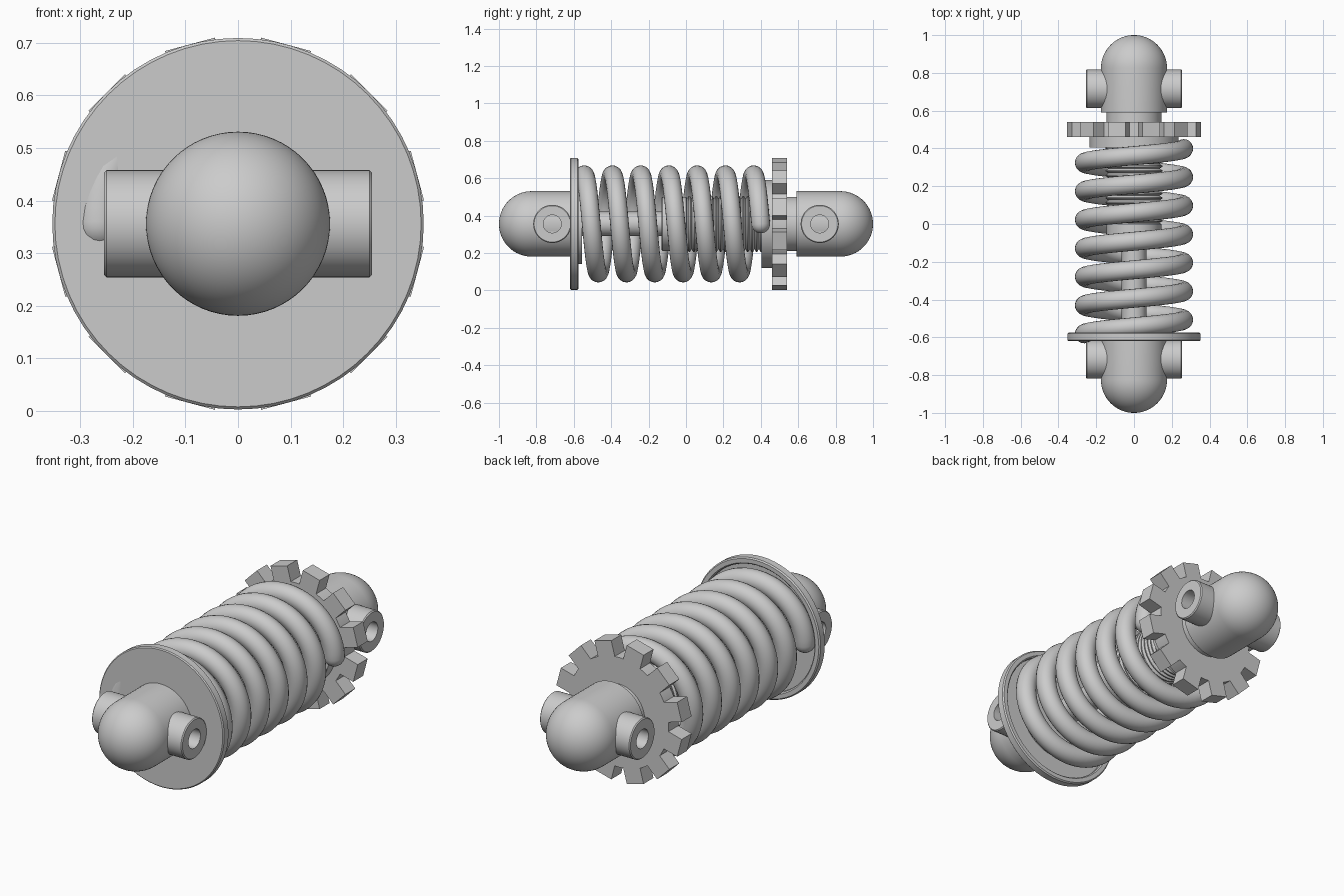
import bpy
import bmesh
from math import sin, cos, pi, radians
from mathutils import Matrix, Vector

cube = bpy.data.objects.get("Cube")
if cube:
    bpy.data.objects.remove(cube, do_unlink=True)

AXIS_Z = 0.356
CENTRE = Vector((0, 0, AXIS_Z))

metal = bpy.data.materials.new("plain_grey")
metal.use_nodes = True
GREY = (0.6, 0.6, 0.6, 1)
metal.diffuse_color = GREY
metal.node_tree.nodes["Principled BSDF"].inputs["Base Color"].default_value = GREY


def finish(name, bm, smooth=True):
    bmesh.ops.recalc_face_normals(bm, faces=bm.faces)
    mesh = bpy.data.meshes.new(name)
    bm.to_mesh(mesh)
    bm.free()
    obj = bpy.data.objects.new(name, mesh)
    bpy.context.collection.objects.link(obj)
    mesh.materials.append(metal)
    if smooth:
        bpy.ops.object.select_all(action="DESELECT")
        obj.select_set(True)
        bpy.context.view_layer.objects.active = obj
        bpy.ops.object.shade_smooth_by_angle(angle=radians(30))
    return obj


def lathe(name, profile, axis="y", centre=CENTRE, steps=64):
    """Spin (radius, position) points around an axis through the centre."""
    bm = bmesh.new()
    direction = Vector((0, 1, 0)) if axis == "y" else Vector((1, 0, 0))
    verts = [bm.verts.new(centre + direction * p + Vector((0, 0, r))) for r, p in profile]
    edges = [bm.edges.new(pair) for pair in zip(verts, verts[1:])]
    bmesh.ops.spin(bm, geom=verts + edges, cent=centre, axis=direction,
                   angle=2 * pi, steps=steps, use_merge=True)
    bmesh.ops.remove_doubles(bm, verts=bm.verts, dist=0.00005)
    return finish(name, bm)


def end_cap(name, side, base):
    """Domed cylinder pointing along side * y."""
    r, dome = 0.175, 0.825
    arc = [(r * cos(i * pi / 32), side * (dome + r * sin(i * pi / 32))) for i in range(17)]
    lathe(name, [(0, side * base), (r, side * base)] + arc)


# Domed ends with hollow pivot bosses on both sides
for label, side, base in (("front", -1, 0.6), ("rear", 1, 0.59)):
    end_cap(label + "_end_cap", side, base)
    for hand, s in (("left", 1), ("right", -1)):
        boss = [(0, 0.17), (0.048, 0.17), (0.048, 0.255), (0.097, 0.255),
                (0.102, 0.25), (0.102, 0.05), (0, 0.05)]
        lathe(f"{label}_{hand}_pivot_boss", [(r, s * x) for r, x in boss], "x",
              Vector((0, side * 0.715, AXIS_Z)), 48)

# Front flange with a raised rim, and its spring seat
lathe("front_flange", [(0, -0.62), (0.348, -0.62), (0.353, -0.615), (0.353, -0.581),
                       (0.347, -0.575), (0.326, -0.575), (0.32, -0.581),
                       (0.32, -0.6), (0, -0.6)])
lathe("front_spring_seat", [(0, -0.61), (0.215, -0.61), (0.215, -0.555), (0, -0.555)])

# Piston rod and threaded body
lathe("piston_rod", [(0, -0.6), (0.065, -0.6), (0.065, 0), (0, 0)], steps=40)
PITCH = 0.024
thread = [(0, -0.13), (0.14, -0.13), (0.145, -0.125), (0.145, 0)]
for i in range(17):
    y = i * PITCH
    thread += [(0.135, y + PITCH * 0.25), (0.15, y + PITCH * 0.6), (0.15, y + PITCH * 0.85)]
lathe("threaded_body", thread + [(0.145, 0.44), (0.145, 0.6), (0, 0.6)])

# Rear spring seat and notched adjuster nut
lathe("rear_spring_seat", [(0, 0.405), (0.235, 0.405), (0.235, 0.47), (0, 0.47)])
lathe("adjuster_nut", [(0, 0.46), (0.28, 0.46), (0.28, 0.54), (0, 0.54)])
bm = bmesh.new()
for i in range(12):
    turn = Matrix.Rotation(radians(15 + 30 * i), 4, "Y")
    place = Matrix.Translation((0, 0.5, 0.309))
    size = Matrix.Diagonal((0.098, 0.08, 0.088, 1))
    bmesh.ops.create_cube(bm, size=1,
                          matrix=Matrix.Translation(CENTRE) @ turn @ place @ size)
finish("adjuster_nut_teeth", bm, smooth=False)

# Coil spring with rounded ends: swept wire of six and a half turns
WIRE, COIL, TURNS, START, RISE = 0.05, 0.263, 6.5, -0.582, 0.151
SEGMENTS, SIDES, CAP = 416, 20, 6


def coil_point(t):
    a = 2 * pi * t
    return CENTRE + Vector((-COIL * cos(a), START + RISE * t, COIL * sin(a)))


stations = [(0, -WIRE * cos(i * pi / 2 / CAP), WIRE * sin(i * pi / 2 / CAP)) for i in range(CAP)]
stations += [(TURNS * i / SEGMENTS, 0, WIRE) for i in range(SEGMENTS + 1)]
stations += [(TURNS, WIRE * sin(i * pi / 2 / CAP), WIRE * cos(i * pi / 2 / CAP))
             for i in range(1, CAP + 1)]
bm = bmesh.new()
rings = []
for t, shift, radius in stations:
    a = 2 * pi * t
    out = Vector((-cos(a), 0, sin(a)))
    along = (coil_point(t + 0.001) - coil_point(t - 0.001)).normalized()
    across = along.cross(out)
    middle = coil_point(t) + along * shift
    radius = max(radius, 0.0005)
    rings.append([bm.verts.new(middle + radius * (out * cos(2 * pi * k / SIDES)
                                                  + across * sin(2 * pi * k / SIDES)))
                  for k in range(SIDES)])
for a, b in zip(rings, rings[1:]):
    for k in range(SIDES):
        n = (k + 1) % SIDES
        bm.faces.new((a[k], a[n], b[n], b[k]))
bm.faces.new(rings[0])
bm.faces.new(rings[-1])
finish("coil_spring", bm)
